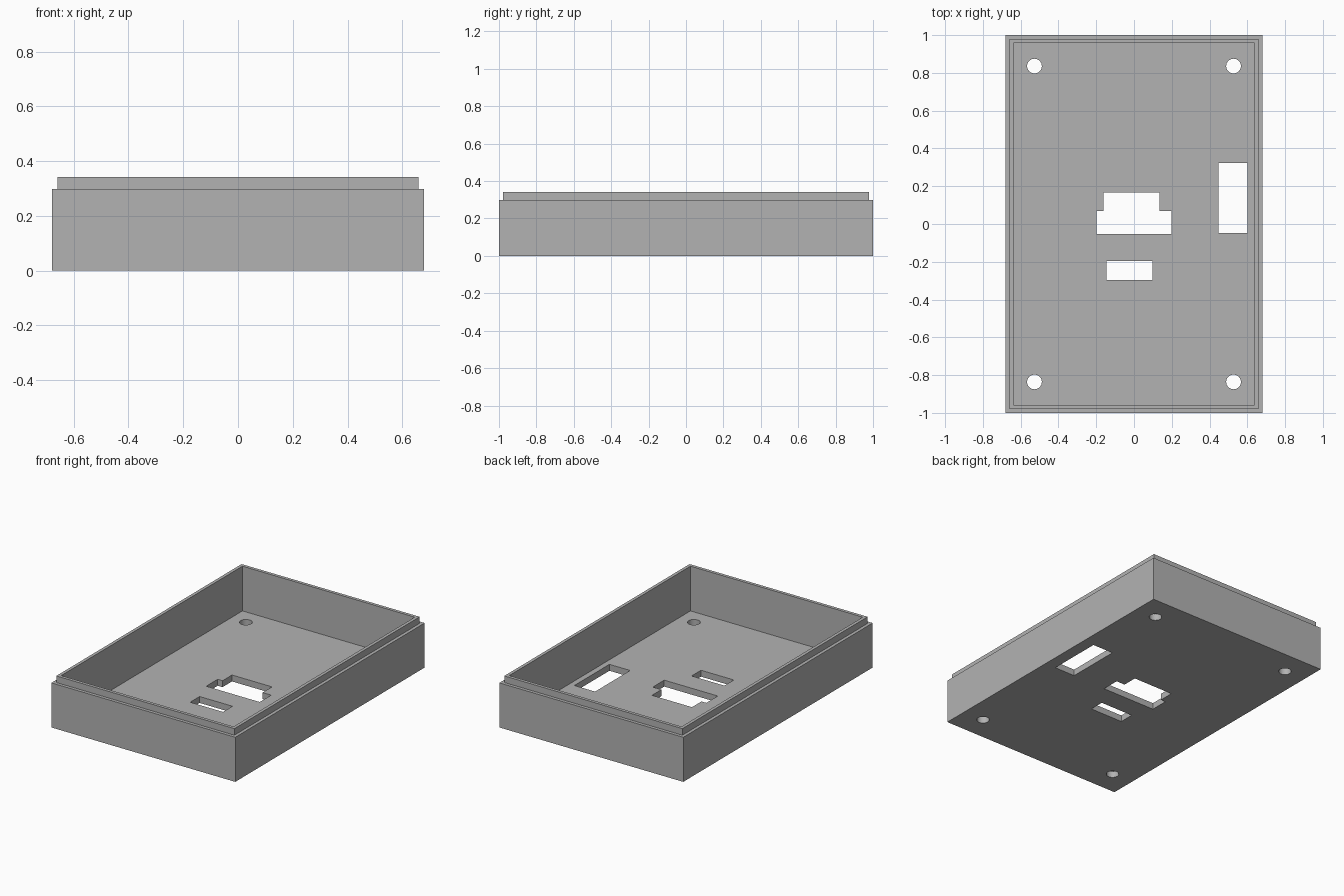
import bpy, bmesh, math

if "Cube" in bpy.data.objects:
    bpy.data.objects.remove(bpy.data.objects["Cube"], do_unlink=True)

HALF_X, HALF_Y = 0.68, 1.0
WALL, STEP, FLOOR = 0.043, 0.0215, 0.043
RIM, TOP = 0.298, 0.342

grey = bpy.data.materials.new("plain grey")
grey.use_nodes = True
grey.diffuse_color = (0.45, 0.45, 0.45, 1)
grey.node_tree.nodes["Principled BSDF"].inputs["Base Color"].default_value = (0.45, 0.45, 0.45, 1)


def make_object(name, bm):
    bmesh.ops.recalc_face_normals(bm, faces=bm.faces)
    mesh = bpy.data.meshes.new(name)
    bm.to_mesh(mesh)
    bm.free()
    mesh.materials.append(grey)
    obj = bpy.data.objects.new(name, mesh)
    bpy.context.collection.objects.link(obj)
    return obj


def make_tray(name):
    """Loft rectangles given as (inset, height) up the outside and down the inside."""
    bm = bmesh.new()
    rings = []
    for inset, z in [(0, 0), (0, RIM), (STEP, RIM), (STEP, TOP), (WALL, TOP), (WALL, FLOOR)]:
        x, y = HALF_X - inset, HALF_Y - inset
        rings.append([bm.verts.new((sx * x, sy * y, z))
                      for sx, sy in [(-1, -1), (1, -1), (1, 1), (-1, 1)]])
    for a, b in zip(rings, rings[1:]):
        for i in range(4):
            j = (i + 1) % 4
            bm.faces.new((a[i], a[j], b[j], b[i]))
    bm.faces.new(rings[0])
    bm.faces.new(rings[-1])
    return make_object(name, bm)


def make_cutter(name, outline):
    """Extrude a flat outline through the floor."""
    bm = bmesh.new()
    face = bm.faces.new([bm.verts.new((x, y, -0.05)) for x, y in outline])
    new = bmesh.ops.extrude_face_region(bm, geom=[face])["geom"]
    bmesh.ops.translate(bm, vec=(0, 0, 0.2),
                        verts=[v for v in new if isinstance(v, bmesh.types.BMVert)])
    obj = make_object(name, bm)
    obj.hide_render = True
    return obj


def rectangle(x0, x1, y0, y1):
    return [(x0, y0), (x1, y0), (x1, y1), (x0, y1)]


def circle(cx, cy, r, sides=32):
    angles = [math.tau * i / sides for i in range(sides)]
    return [(cx + r * math.cos(a), cy + r * math.sin(a)) for a in angles]


tray = make_tray("enclosure_tray")

# Floor openings: side slot, small slot, stepped slot and corner screw holes
cutters = [
    make_cutter("side_slot_cutter", rectangle(0.447, 0.6, -0.048, 0.322)),
    make_cutter("small_slot_cutter", rectangle(-0.146, 0.097, -0.297, -0.197)),
    make_cutter("stepped_slot_cutter", [
        (-0.198, -0.053), (0.198, -0.053), (0.198, 0.068), (0.134, 0.068),
        (0.134, 0.168), (-0.162, 0.168), (-0.162, 0.068), (-0.198, 0.068)]),
]
for sx in (-1, 1):
    for sy in (-1, 1):
        cutters.append(make_cutter("screw_hole_cutter", circle(sx * 0.527, sy * 0.836, 0.039)))

bpy.ops.object.select_all(action="DESELECT")
bpy.context.view_layer.objects.active = tray
tray.select_set(True)
for cutter in cutters:
    mod = tray.modifiers.new("opening", "BOOLEAN")
    mod.operation = "DIFFERENCE"
    mod.solver = "EXACT"
    mod.object = cutter
    bpy.ops.object.modifier_apply(modifier=mod.name)
    bpy.data.objects.remove(cutter, do_unlink=True)

bpy.ops.object.shade_smooth_by_angle(angle=math.radians(30))
